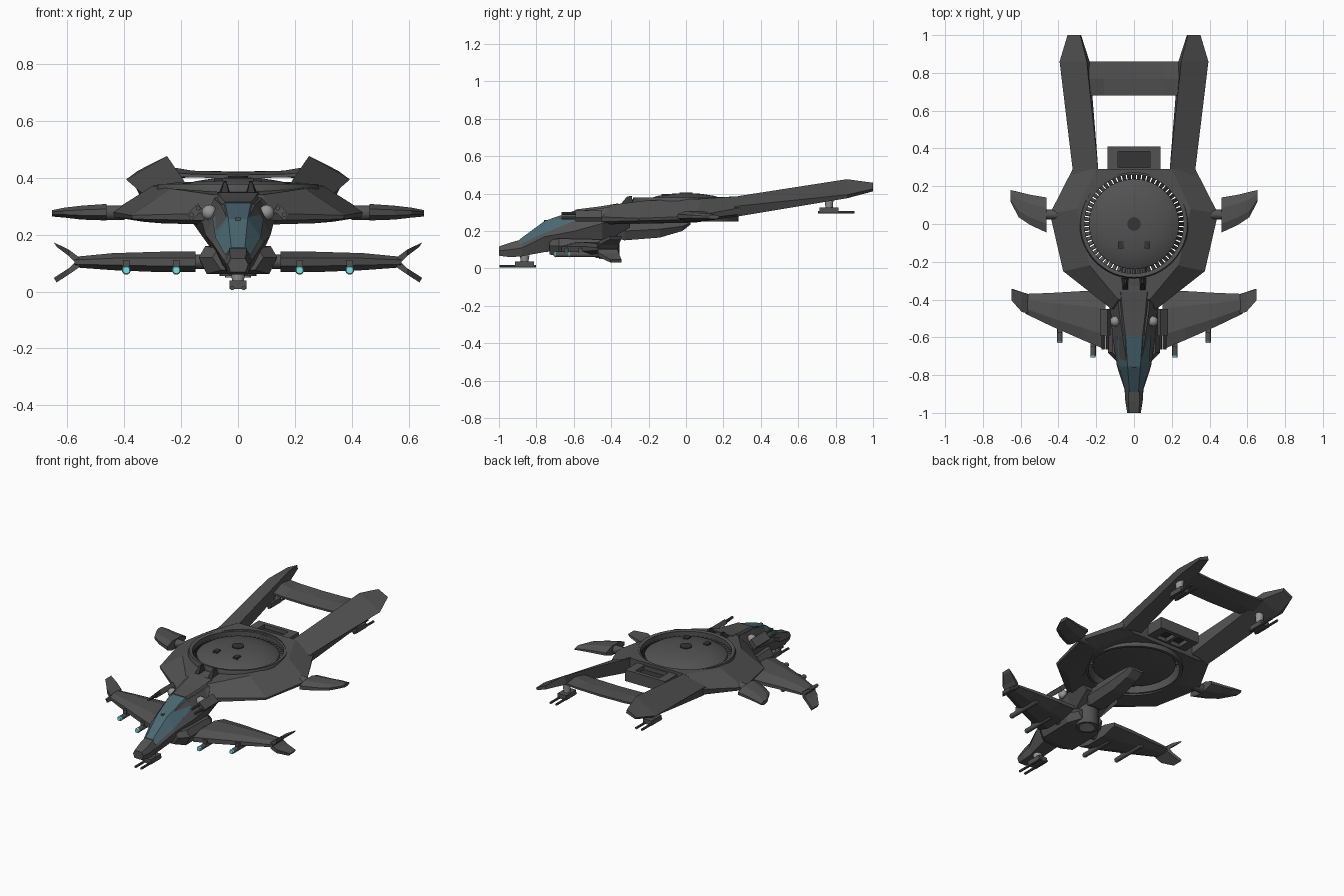
import bpy, bmesh, math
from mathutils import Vector

if "Cube" in bpy.data.objects:
    bpy.data.objects.remove(bpy.data.objects["Cube"])

def material(name, col):
    m = bpy.data.materials.new(name)
    m.diffuse_color = (*col, 1)
    m.use_nodes = True
    m.node_tree.nodes["Principled BSDF"].inputs["Base Color"].default_value = m.diffuse_color
    return m

DARK = material("dark_grey", (0.085, 0.085, 0.085))
BLACK = material("black_grey", (0.035, 0.035, 0.035))
METAL = material("light_metal", (0.3, 0.3, 0.3))
GLASS = material("canopy_glass", (0.07, 0.14, 0.17))
CYAN = material("cyan_lens", (0.2, 0.75, 0.8))

def finish(name, bm, mat=DARK, mirror=False, smooth=False):
    bmesh.ops.recalc_face_normals(bm, faces=bm.faces)
    me = bpy.data.meshes.new(name)
    bm.to_mesh(me)
    bm.free()
    me.materials.append(mat)
    ob = bpy.data.objects.new(name, me)
    bpy.context.collection.objects.link(ob)
    if mirror:
        ob.modifiers.new("mirror", 'MIRROR').use_mirror_merge = False
    if smooth:
        bpy.ops.object.select_all(action='DESELECT')
        ob.select_set(True)
        bpy.context.view_layer.objects.active = ob
        bpy.ops.object.shade_smooth_by_angle(angle=math.radians(35))
    return ob

def add_loft(bm, rings):
    vs = [[bm.verts.new(p) for p in r] for r in rings]
    n = len(rings[0])
    for a, b in zip(vs, vs[1:]):
        for i in range(n):
            j = (i + 1) % n
            bm.faces.new((a[i], a[j], b[j], b[i]))
    bm.faces.new(vs[0])
    bm.faces.new(vs[-1])

def loft(name, rings, mat=DARK, mirror=False):
    bm = bmesh.new()
    add_loft(bm, rings)
    return finish(name, bm, mat, mirror)

def body_ring(y, *pairs):
    """Symmetric cross-section at y from (half width, z) pairs, top to bottom."""
    return [(w, y, z) for w, z in pairs] + [(-w, y, z) for w, z in reversed(pairs)]

def foil_ring(x, front, rear, z0, z1):
    c, m = rear - front, (z0 + z1) / 2
    h = (z1 - z0) / 2
    return [(x, front, m - h * .4), (x, front, m + h * .4), (x, front + .25 * c, z1),
            (x, front + .7 * c, z1), (x, rear, m + h * .3), (x, rear, m - h * .3),
            (x, front + .7 * c, z0), (x, front + .25 * c, z0)]

def box(name, x, y, z, mat=DARK, mirror=False):
    return loft(name, [[(a, y[0], z[0]), (a, y[1], z[0]), (a, y[1], z[1]), (a, y[0], z[1])] for a in x], mat, mirror)

def cyl(name, p, q, r, r2=None, mat=DARK, mirror=False, n=16):
    p, q = Vector(p), Vector(q)
    rot = (q - p).to_track_quat('Z', 'Y')
    ring = lambda c, rad: [c + rot @ Vector((rad * math.cos(t), rad * math.sin(t), 0))
                           for t in (2 * math.pi * i / n for i in range(n))]
    bm = bmesh.new()
    add_loft(bm, [ring(p, r), ring(q, r if r2 is None else r2)])
    return finish(name, bm, mat, mirror, True)

def lathe(name, prof, mat=DARK, n=48):
    """Spin (radius, z) points round the vertical axis of the fan."""
    bm = bmesh.new()
    vs = [bm.verts.new((r, 0, z)) for r, z in prof]
    es = [bm.edges.new(e) for e in zip(vs, vs[1:])]
    bmesh.ops.spin(bm, geom=vs + es, axis=(0, 0, 1), cent=(0, 0, 0), angle=2 * math.pi, steps=n)
    bmesh.ops.remove_doubles(bm, verts=bm.verts, dist=1e-4)
    return finish(name, bm, mat, False, True)

# Main hull: stacked outlines, bored through for the lift fan
def outline(pts):
    return pts + [(-x, y, z) for x, y, z in reversed(pts)]
hull = loft("hull", [
    outline([(.09, -.43, .235), (.27, -.27, .24), (.33, .05, .245), (.24, .285, .28)]),
    outline([(.12, -.45, .25), (.37, -.25, .255), (.44, .055, .262), (.32, .29, .29)]),
    outline([(.12, -.45, .275), (.375, -.25, .268), (.445, .055, .28), (.325, .29, .325)]),
    outline([(.085, -.40, .34), (.235, -.22, .362), (.30, .08, .372), (.20, .29, .386)])])
cutter = cyl("fan_bore_cutter", (0, 0, 0), (0, 0, 1), .272, n=48)
cutter.hide_render = True
cutter.hide_set(True)
cut = hull.modifiers.new("bore", 'BOOLEAN')
cut.object, cut.operation, cut.solver = cutter, 'DIFFERENCE', 'EXACT'

# Lift fan: duct rim, dome, floor disc and blades
lathe("fan_rim", [(.262, .25), (.262, .374), (.282, .378), (.288, .36), (.28, .25), (.262, .25)])
lathe("fan_dome", [(0, .402), (.08, .399), (.15, .388), (.21, .37), (.238, .352), (.238, .28), (.2, .27), (0, .27)])
cyl("dome_cap", (0, 0, .395), (0, 0, .406), .036, mat=BLACK, n=24)
box("dome_vent", (.055, .085), (-.13, -.09), (.38, .399), BLACK, True)
bm = bmesh.new()
for i in range(60):
    t = 2 * math.pi * i / 60
    u, v = Vector((math.cos(t), math.sin(t), 0)), Vector((-math.sin(t), math.cos(t), 0))
    add_loft(bm, [[u * r + v * s + Vector((0, 0, z)) for s, z in
                   ((-.010, .325), (-.006, .325), (.010, .348), (.006, .348))] for r in (.23, .268)])
finish("fan_blades", bm)

# Fuselage, canopy and neck
loft("fuselage", [body_ring(*r) for r in (
    (-1.0, (.025, .117), (.036, .095), (.026, .068)),
    (-.94, (.03, .138), (.046, .10), (.035, .06)),
    (-.877, (.03, .155), (.05, .11), (.036, .065)),
    (-.754, (.035, .25), (.09, .17), (.05, .088)),
    (-.594, (.06, .305), (.115, .20), (.07, .10)),
    (-.45, (.08, .322), (.125, .24), (.08, .13)),
    (-.30, (.09, .35), (.18, .27), (.10, .22)))])
loft("canopy", [body_ring(*r) for r in (
    (-.89, (.024, .155), (.045, .128)),
    (-.754, (.034, .255), (.08, .19)),
    (-.59, (.045, .311), (.09, .258)))], GLASS)
box("canopy_spine", (-.008, .008), (-.76, -.74), (.25, .26))
loft("spine_cover", [body_ring(*r) for r in (
    (-.59, (.045, .315), (.07, .29)), (-.47, (.06, .33), (.08, .30)), (-.36, (.07, .348), (.09, .32)))])
loft("intake_fin", [[(.03, -.36, .33), (.065, -.36, .33), (.065, -.285, .35), (.03, -.285, .35)],
                    [(.04, -.315, .385), (.05, -.315, .385), (.05, -.29, .387), (.04, -.29, .387)]], BLACK, True)

# Belly pod and lower wing body
loft("belly_pod", [body_ring(*r) for r in (
    (-.37, (.05, .25), (.06, .22), (.04, .165)),
    (-.33, (.06, .25), (.07, .20), (.045, .15)),
    (-.14, (.06, .25), (.065, .21), (.04, .165)),
    (-.02, (.055, .25), (.06, .225), (.035, .20)),
    (.025, (.05, .25), (.055, .245), (.03, .235)))])
loft("wing_body", [body_ring(*r) for r in (
    (-.73, (.07, .15), (.09, .12), (.06, .075)),
    (-.68, (.115, .16), (.138, .12), (.11, .062)),
    (-.46, (.115, .155), (.138, .115), (.11, .065)),
    (-.39, (.06, .14), (.09, .115), (.06, .08)))])
cyl("belly_ring", (0, -.42, .055), (0, -.42, .2), .065, n=24)
cyl("belly_ring_core", (0, -.42, .05), (0, -.42, .06), .045, mat=METAL, n=24)
cyl("wing_spar", (.12, -.53, .105), (.17, -.53, .105), .025, mirror=True)

# Front wings with forked tips
loft("wing", [foil_ring(*r) for r in (
    (.15, -.665, -.355, .068, .14), (.27, -.615, -.355, .068, .14),
    (.44, -.54, -.365, .075, .135), (.575, -.475, -.37, .085, .122))], mirror=True)
for nm, z, end in (("upper_winglet", .105, .165), ("lower_winglet", .10, .04)):
    loft(nm, [[(.56, -.475, z - .016), (.56, -.37, z - .016), (.56, -.37, z + .016), (.56, -.475, z + .016)],
              [(.595, -.465, (z + end) / 2 - .03 + .02), (.595, -.36, (z + end) / 2 - .01),
               (.595, -.36, (z + end) / 2 + .012), (.595, -.465, (z + end) / 2 + .012)],
              [(.638, -.405, end - .008), (.638, -.345, end - .008),
               (.648, -.345, end + .008), (.648, -.405, end + .008)]], mirror=True)

# Wing rockets on pylons
for x, y in ((.217, -.70), (.393, -.625)):
    cyl("rocket", (x, y, .075), (x, y + .22, .075), .0145, mirror=True)
    cyl("rocket_lens", (x, y - .006, .075), (x, y + .004, .075), .012, .0155, CYAN, True)
    box("pylon", (x - .012, x + .012), (y + .05, y + .19), (.08, .11), mirror=True)

# Cheek guns
bm = bmesh.new()
bmesh.ops.create_icosphere(bm, subdivisions=2, radius=.028)
bmesh.ops.translate(bm, verts=bm.verts, vec=(.10, -.515, .278))
finish("cheek_joint", bm, METAL, True, True)
loft("cheek_gun", [[(.125, y, .285), (.14, y, .31), (.18, y, .272), (.165, y, .25)] for y in (-.59, -.45)], mirror=True)
for x, z in ((.14, .293), (.163, .27)):
    cyl("cheek_barrel", (x, -.665, z), (x, -.58, z), .008, mirror=True, n=10)

# Tail booms, crossbar and rear exhaust box
loft("tail_boom", [
    [(.185, .24, .378), (.325, .26, .33), (.315, .26, .28), (.19, .24, .285)],
    [(.19, .30, .39), (.325, .29, .335), (.315, .29, .28), (.19, .30, .30)],
    [(.25, .86, .477), (.394, .86, .394), (.365, .86, .375), (.235, .86, .425)],
    [(.285, 1.0, .458), (.352, 1.0, .425), (.345, 1.0, .412), (.28, 1.0, .435)]], mirror=True)
loft("tail_crossbar", [[(x, .68, z - .012), (x, .68, z), (x, .77, z + t), (x, .86, z + .012),
                        (x, .86, z), (x, .77, z - t)]
                       for x, z, t in ((-.26, .42, .022), (-.16, .413, .012), (0, .41, .010),
                                       (.16, .413, .012), (.26, .42, .022))])
box("exhaust_side", (.085, .14), (.26, .41), (.30, .37), mirror=True)
box("exhaust_back", (-.09, .09), (.385, .41), (.30, .37))
box("exhaust_front", (-.09, .09), (.26, .30), (.30, .37))
box("exhaust_divider", (-.012, .012), (.29, .39), (.30, .335))
box("exhaust_floor", (-.09, .09), (.29, .39), (.325, .345), BLACK)

# Rear side fins on pivots
loft("side_fin", [foil_ring(*r) for r in (
    (.463, -.045, .14, .25, .308), (.55, -.005, .155, .253, .302),
    (.61, .035, .17, .26, .295), (.655, .12, .18, .264, .286))], mirror=True)
cyl("fin_pivot", (.40, .05, .277), (.47, .05, .277), .026, mirror=True)

# Chin and tail gun turrets
def turret(name, x, y, z, top, d, mirror):
    cyl(name + "_mount", (x, y, z + .02), (x, y, top), .018, .026, METAL, mirror)
    box(name + "_body", (x - .03, x + .03), (y - .05, y + .05), (z + .008, z + .038), mirror=mirror)
    for s in (-.02, .02):
        cyl(name + "_barrel", (x + s, y + d * .135, z + .012), (x + s, y - d * .06, z + .012), .0075, mirror=mirror, n=10)
turret("chin_turret", 0, -.863, 0.0, .07, -1, False)
turret("tail_turret", .30, .765, .288, .395, 1, True)
